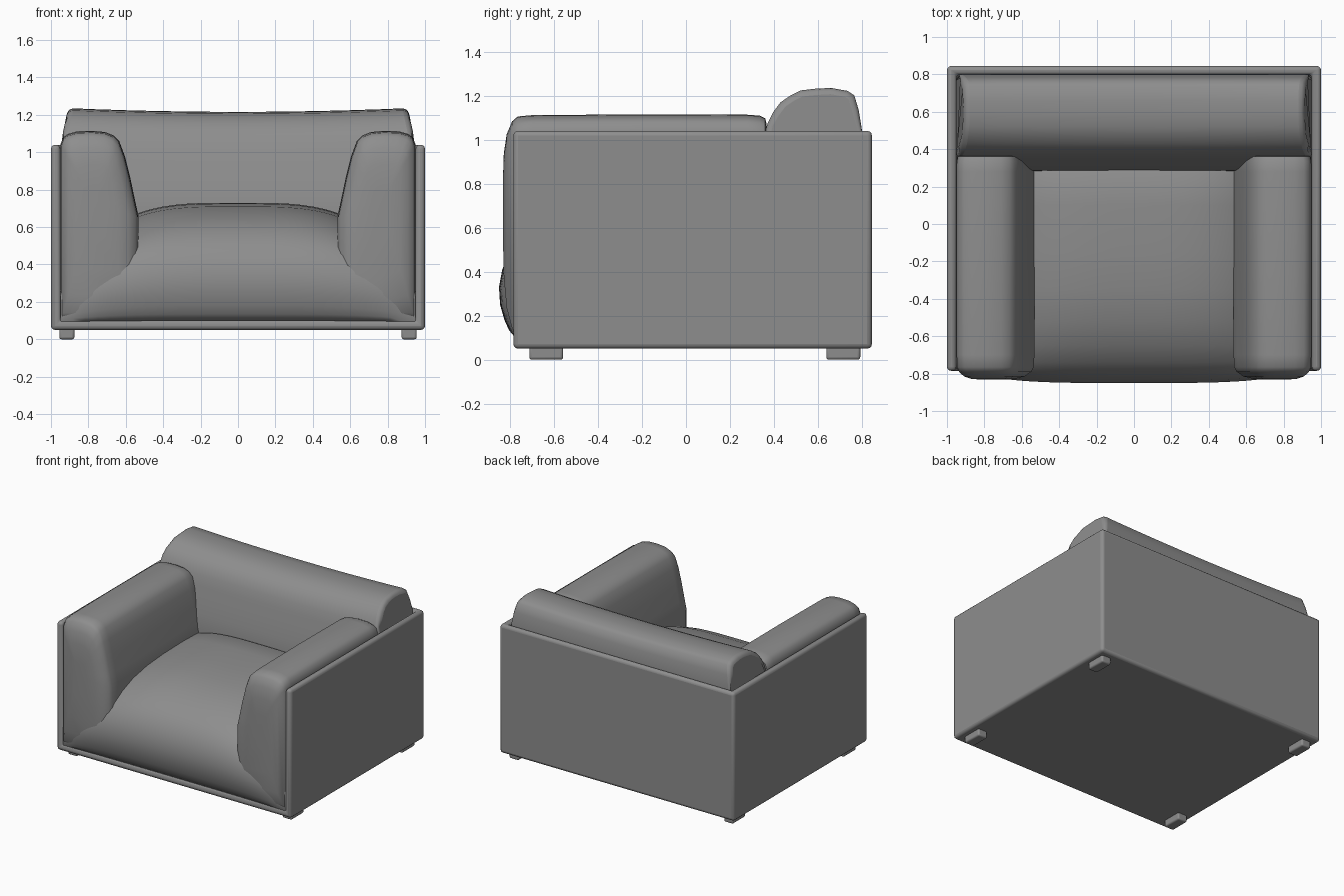
import bpy, bmesh, math
from mathutils import Vector

if "Cube" in bpy.data.objects:
    bpy.data.objects.remove(bpy.data.objects["Cube"])

GREY = (0.27, 0.27, 0.27, 1)
fabric = bpy.data.materials.new("grey fabric")
fabric.use_nodes = True
fabric.diffuse_color = GREY
fabric.node_tree.nodes["Principled BSDF"].inputs["Base Color"].default_value = GREY


def finish(name, bm, bevel=0, angle=45):
    bmesh.ops.recalc_face_normals(bm, faces=bm.faces)
    mesh = bpy.data.meshes.new(name)
    bm.to_mesh(mesh)
    bm.free()
    mesh.materials.append(fabric)
    ob = bpy.data.objects.new(name, mesh)
    bpy.context.collection.objects.link(ob)
    if bevel:
        mod = ob.modifiers.new("soft edges", "BEVEL")
        mod.width, mod.segments = bevel, 3
        mod.limit_method, mod.angle_limit = "ANGLE", math.radians(50)
    bpy.ops.object.select_all(action="DESELECT")
    ob.select_set(True)
    bpy.context.view_layer.objects.active = ob
    bpy.ops.object.shade_smooth_by_angle(angle=math.radians(angle))
    return ob


def box(name, low, high, bevel=0):
    bm = bmesh.new()
    bmesh.ops.create_cube(bm, size=1)
    low, high = Vector(low), Vector(high)
    for v in bm.verts:
        v.co = (low + high) / 2 + v.co * (high - low)
    return finish(name, bm, bevel)


def loft(name, rings, bevel=0, angle=45):
    """Skin closed rings of points and cap both ends."""
    bm = bmesh.new()
    rows = [[bm.verts.new(p) for p in ring] for ring in rings]
    n = len(rows[0])
    for a, b in zip(rows, rows[1:]):
        for i in range(n):
            j = (i + 1) % n
            bm.faces.new((a[i], a[j], b[j], b[i]))
    bm.faces.new(rows[0])
    bm.faces.new(rows[-1])
    return finish(name, bm, bevel, angle)


# Outer shell: a box hollowed from the top and front
shell = box("outer_shell", (-1, -0.785, 0.05), (1, 0.845, 1.04))
cutter = box("shell_cutter", (-0.95, -1.2, 0.1), (0.95, 0.8, 1.4))
cutter.hide_render = True
cutter.hide_set(True)
cut = shell.modifiers.new("hollow", "BOOLEAN")
cut.operation, cut.solver, cut.object = "DIFFERENCE", "EXACT", cutter
soft = shell.modifiers.new("soft edges", "BEVEL")
soft.width, soft.segments = 0.022, 3
shell.modifiers.move(len(shell.modifiers) - 1, 1)

# Arm cushions: rounded profile lofted front to back with a domed front
ARM = [(0.95, 0.09), (0.95, 1.04), (0.935, 1.08), (0.91, 1.098), (0.86, 1.112),
       (0.78, 1.115), (0.71, 1.108), (0.665, 1.09), (0.635, 1.06), (0.605, 0.98),
       (0.575, 0.86), (0.55, 0.74), (0.53, 0.65), (0.53, 0.4), (0.53, 0.09)]
ARM_STEPS = [(0.365, 0.9), (0.36, 0.955), (0.335, 0.985), (0.28, 0.995), (-0.2, 1),
             (-0.7, 0.99), (-0.765, 0.975), (-0.79, 0.92), (-0.815, 0.77),
             (-0.828, 0.55), (-0.832, 0.25)]
for side, name in ((1, "left_arm_cushion"), (-1, "right_arm_cushion")):
    loft(name, [[(side * (0.77 + (x - 0.77) * s), y, 0.72 + (z - 0.72) * s)
                 for x, z in ARM] for y, s in ARM_STEPS], angle=50)

# Back cushion: rolled top, leaning front, ends tapering inwards
BACK = [(0.8, 0.3), (0.8, 1.04), (0.785, 1.13), (0.765, 1.195), (0.735, 1.215),
        (0.66, 1.228), (0.59, 1.225), (0.52, 1.217), (0.475, 1.195), (0.43, 1.165),
        (0.395, 1.12), (0.37, 1.07), (0.35, 1.0), (0.325, 0.9), (0.3, 0.8),
        (0.285, 0.7), (0.28, 0.3)]
rings = []
for i in range(-6, 7):
    t = i / 6
    rings.append([(t * (0.95 - 0.22 * max(0, z - 1.04)), y,
                   z + (0.02 * t * t - 0.012) * max(0, z - 1) / 0.23)
                  for y, z in BACK])
loft("back_cushion", rings, bevel=0.03)

# Seat cushion: crowned top rolling over a bulging front that widens below
SEAT = [(0.32, 0.1), (0.32, 0.7), (0.27, 0.725), (0.1, 0.73), (-0.15, 0.725),
        (-0.35, 0.71), (-0.52, 0.675), (-0.65, 0.62), (-0.74, 0.56), (-0.8, 0.49),
        (-0.835, 0.41), (-0.85, 0.33), (-0.845, 0.25), (-0.825, 0.18),
        (-0.805, 0.135), (-0.775, 0.1)]
rings = []
for i in range(-14, 15):
    t = abs(i) / 14
    height, bulge = 1 - 0.65 * t ** 3.5, 1 - t ** 4
    rings.append([(i / 14 * 0.95, max(y, -0.775) + min(0, y + 0.775) * bulge,
                   0.09 + (z - 0.09) * height) for y, z in SEAT])
loft("seat_cushion", rings, angle=60)

# Feet
for side, sn in ((1, "left"), (-1, "right")):
    for y, yn in ((-0.635, "front"), (0.715, "back")):
        x = side * 0.915
        box(f"{yn}_{sn}_foot", (x - 0.04, y - 0.077, 0),
            (x + 0.04, y + 0.077, 0.07), 0.012)
